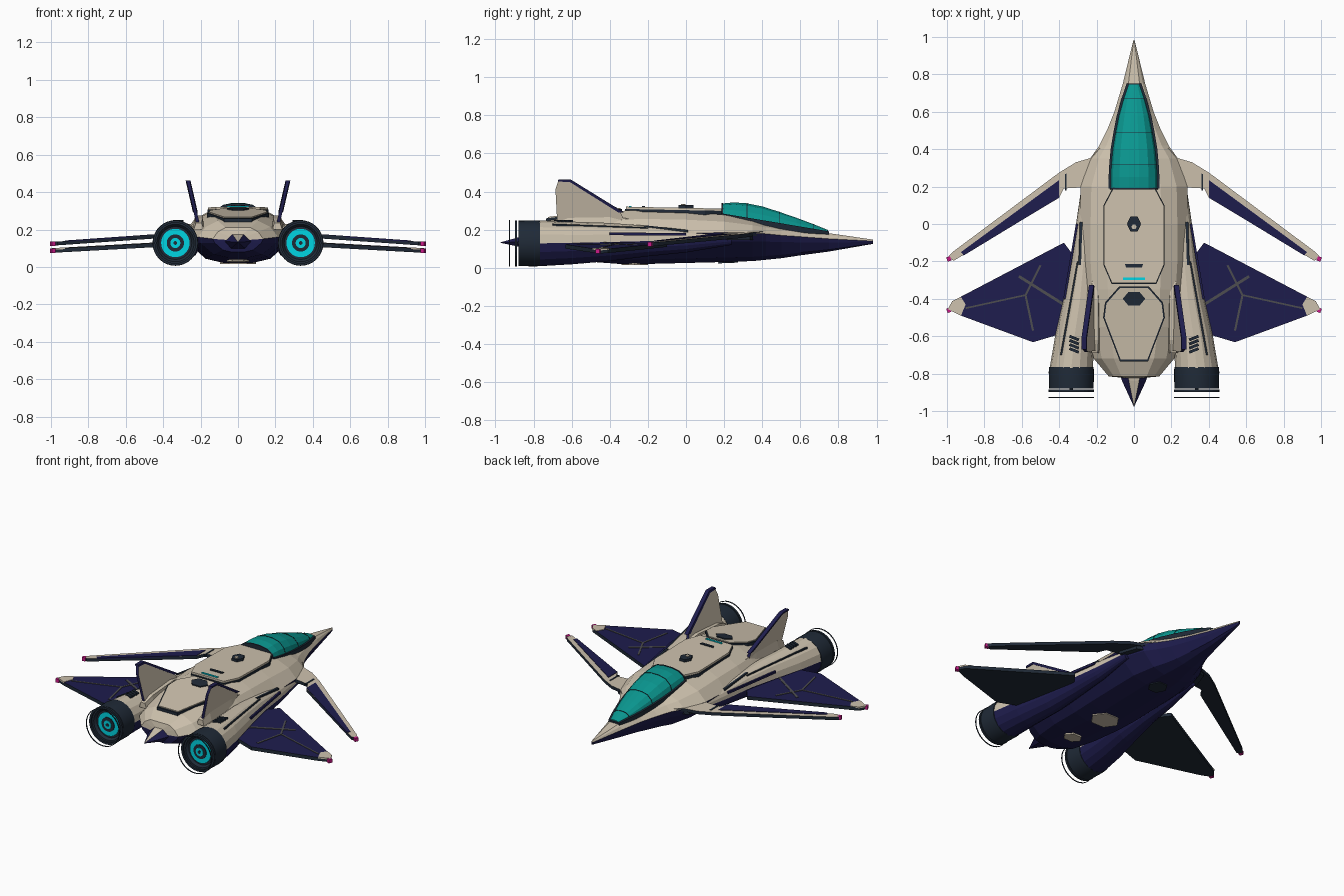
import bpy, bmesh, math
from mathutils import Vector

cube = bpy.data.objects.get("Cube")
if cube:
    bpy.data.objects.remove(cube, do_unlink=True)


def material(name, r, g, b):
    m = bpy.data.materials.new(name)
    m.use_nodes = True
    m.diffuse_color = (r, g, b, 1)
    node = next(n for n in m.node_tree.nodes if n.type == 'BSDF_PRINCIPLED')
    node.inputs["Base Color"].default_value = (r, g, b, 1)
    node.inputs["Roughness"].default_value = 0.6
    return m


TAN = material("hull tan", .61, .535, .42)
NAVY = material("navy", .013, .012, .075)
SLATE = material("slate", .014, .023, .038)
TEAL = material("canopy teal", .003, .31, .28)
CYAN = material("engine cyan", .0, .66, .77)
PINK = material("tip light magenta", .6, .01, .25)
GREY = material("strut grey", .075, .075, .08)


def finish(name, bm, mats, rule=None, mirror=False, smooth=False):
    """Turn a bmesh into an object, with faces coloured by a rule."""
    bmesh.ops.recalc_face_normals(bm, faces=bm.faces)
    if rule:
        for f in bm.faces:
            f.material_index = rule(f)
    me = bpy.data.meshes.new(name)
    bm.to_mesh(me)
    bm.free()
    for m in mats:
        me.materials.append(m)
    ob = bpy.data.objects.new(name, me)
    bpy.context.collection.objects.link(ob)
    if mirror:
        ob.modifiers.new("mirror", 'MIRROR').use_mirror_merge = False
    if smooth:
        bpy.ops.object.select_all(action='DESELECT')
        ob.select_set(True)
        bpy.context.view_layer.objects.active = ob
        bpy.ops.object.shade_smooth_by_angle(angle=math.radians(35))
    return ob


def loft(name, rings, mats, rule=None, **kw):
    """Skin closed rings of points and cap both ends."""
    bm = bmesh.new()
    vs = [[bm.verts.new(p) for p in ring] for ring in rings]
    n = len(vs[0])
    for a, b in zip(vs, vs[1:]):
        for i in range(n):
            bm.faces.new((a[i], a[(i + 1) % n], b[(i + 1) % n], b[i]))
    bm.faces.new(vs[0])
    bm.faces.new(vs[-1])
    return finish(name, bm, mats, rule, **kw)


def plate(name, pts, plane, thick, mats, rule=None, **kw):
    """Slab whose top lies on z = a + b*x + c*y."""
    a, b, c = plane
    top = [Vector((x, y, a + b * x + c * y)) for x, y in pts]
    return loft(name, [[p - Vector((0, 0, thick)) for p in top], top], mats, rule, **kw)


def beam(name, p, q, width, height, mat):
    p, q = Vector(p), Vector(q)
    s = (q - p).cross(Vector((0, 0, 1))).normalized() * width / 2
    u = Vector((0, 0, height / 2))
    return loft(name, [[e - s - u, e + s - u, e + s + u, e - s + u] for e in (p, q)],
                [mat], mirror=True)


def both(half):
    """Complete a half outline across the centre line."""
    return half + [(-x, y) for x, y in reversed(half)]


def top_only(f):
    return 0 if f.normal.z > .3 else 1


# Fuselage: y, half width, belly, chine, top
hull = [(.98, .004, .125, .14, .148), (.75, .06, .085, .152, .182), (.6, .105, .065, .163, .202),
        (.5, .145, .05, .17, .219), (.42, .185, .042, .178, .233), (.35, .235, .035, .182, .25),
        (.2, .285, .03, .185, .28), (0, .29, .025, .18, .3), (-.2, .29, .02, .18, .306),
        (-.35, .28, .02, .18, .302), (-.55, .26, .035, .17, .28), (-.72, .215, .05, .16, .25),
        (-.815, .135, .08, .15, .212), (-.825, .03, .12, .142, .165)]
upper = [(.5, .97), (.8, .6), (1, 0)]
lower = [(.93, .3), (.6, .85), (.25, 1)]


def hull_ring(y, w, zb, zm, zt):
    half = [(x * w, zm + k * (zt - zm)) for x, k in upper]
    half += [(x * w, zm - k * (zm - zb)) for x, k in lower]
    return [(x, y, z) for x, z in both(half)]


def chine(y):
    for a, b in zip(hull, hull[1:]):
        if y >= b[0]:
            t = (a[0] - y) / (a[0] - b[0])
            return a[3] + t * (b[3] - a[3])
    return hull[-1][3]


def hull_rule(f):
    c = f.calc_center_median()
    return 0 if c.z > chine(c.y) else 1


loft("fuselage", [hull_ring(*s) for s in hull], [TAN, NAVY], hull_rule)

# Raised spine and rear deck
spine = both([(.11, .2), (.163, .1), (.163, -.22), (.12, -.32)])
plate("spine_seam", spine, (.302, 0, -.02), .03, [SLATE])
plate("spine", [(x * .98, -.06 + (y + .06) * .985) for x, y in spine], (.314, 0, -.02), .03, [TAN])
deck = both([(.08, -.335), (.155, -.42), (.165, -.5), (.075, -.735)])
plate("rear_deck_seam", deck, (.351, 0, .125), .03, [SLATE])
plate("rear_deck", [(x * .95, -.52 + (y + .52) * .955) for x, y in deck],
      (.357, 0, .125), .03, [TAN])


def hexagon(cx, cy, rx, ry):
    return [(cx + rx * math.cos(i * math.pi / 3), cy + ry * math.sin(i * math.pi / 3))
            for i in range(6)]


plate("spine_sensor", hexagon(0, 0, .038, .045), (.33, 0, 0), .03, [SLATE])
plate("spine_sensor_cap", hexagon(0, -.015, .014, .014), (.335, 0, 0), .008, [TAN])
plate("deck_hatch", hexagon(0, -.4, .06, .042), (.364, 0, .125), .01, [SLATE])
plate("spine_slot", both([(.048, -.215), (.042, -.232)]), (.324, 0, 0), .008, [SLATE])
plate("spine_light", both([(.058, -.287), (.058, -.299)]), (.325, 0, 0), .008, [CYAN])

# Belly hatches
plate("belly_hatch_main", hexagon(0, -.27, .095, .08), (.027, 0, 0), .012, [TAN])
plate("belly_hatch_rear", hexagon(0, -.57, .06, .052), (-.012, 0, -.09), .012, [TAN])
plate("belly_hatch_front", hexagon(0, .22, .06, .06), (.022, 0, .04), .006, [SLATE])

# Tail spike: tan ridge on top, navy flanks
spike = [(.032, .045), (.075, .005), (.04, -.035), (-.04, -.035), (-.075, .005), (-.032, .045)]
loft("tail_spike", [[(x * k, y, .132 + z * k) for x, z in spike]
                    for y, k in ((-.78, 1.1), (-.84, .85), (-.975, .02))],
     [TAN, NAVY], lambda f: 0 if f.normal.z > .8 else 1)

# Canopy: y, half width, base, top
glass = [(.745, .03, .188, .198), (.67, .057, .198, .228), (.58, .082, .213, .262), (.49, .1, .228, .293),
         (.4, .115, .243, .322), (.32, .122, .258, .338), (.25, .126, .27, .343), (.19, .126, .28, .337)]
arch = [(1, -.3), (1, 0), (.9, .45), (.62, .85), (.22, 1)]


def glass_ring(s, grow=0, dy=0):
    y, w, zb, zt = s
    return [(x, y + dy, z) for x, z in both([(k * (w + grow), zb + h * (zt + grow - zb)) for k, h in arch])]


loft("canopy", [glass_ring(s) for s in glass], [TEAL])
for i in (1, 3, 5):
    loft("canopy_frame", [glass_ring(glass[i], .002, d) for d in (-.0015, .0015)], [SLATE])
loft("canopy_rear_frame", [glass_ring(glass[-1], .003, d) for d in (-.005, .003)], [SLATE])
plate("canopy_sill", both([(w + .01, y + (.006 if i == 0 else 0)) for i, (y, w, b, t) in enumerate(glass)]),
      (.317, 0, -.168), .03, [SLATE])

# Engine nacelles: y, centre x, centre z, radius x, radius z
pods = [(.24, .255, .15, .02, .03), (0, .262, .14, .048, .06), (-.2, .27, .14, .065, .08),
        (-.4, .288, .135, .088, .1), (-.6, .318, .13, .104, .112), (-.77, .335, .128, .116, .12)]


def circle(y, cx, cz, rx, rz, n=16):
    return [(cx + rx * math.cos(2 * math.pi * i / n), y, cz + rz * math.sin(2 * math.pi * i / n))
            for i in range(n)]


def pod_rule(f):
    return 0 if f.normal.z > 0.02 else 1


loft("engine_nacelle", [circle(*p) for p in pods], [TAN, NAVY], pod_rule, mirror=True)


def turned(name, profile, mat):
    return loft(name, [circle(y, .335, .128, r, r, 32) for y, r in profile], [mat], mirror=True, smooth=True)


turned("nozzle", [(-.765, .119), (-.79, .121), (-.88, .119), (-.88, .1), (-.865, .088)], SLATE)
turned("nozzle_glow", [(-.86, .076), (-.872, .076)], CYAN)
turned("nozzle_core", [(-.86, .046), (-.876, .046)], SLATE)
turned("nozzle_inner_glow", [(-.86, .027), (-.88, .027)], CYAN)
turned("nozzle_pin", [(-.86, .01), (-.884, .01)], SLATE)


def hoop(name, y, outer, inner, depth, mat):
    bm = bmesh.new()
    rings = [[bm.verts.new(p) for p in circle(y + d, .335, .128, r, r, 32)]
             for d, r in ((0, outer), (-depth, outer), (-depth, inner), (0, inner))]
    for a, b in zip(rings, rings[1:] + rings[:1]):
        for i in range(32):
            j = (i + 1) % 32
            bm.faces.new((a[i], a[j], b[j], b[i]))
    finish(name, bm, [mat], mirror=True)


hoop("exhaust_hoop", -.886, .121, .108, .012, SLATE)
hoop("exhaust_hoop_outer", -.924, .122, .118, .006, SLATE)

# Nacelle trim
beam("nacelle_seam", (.3, -.2, .207), (.39, -.7, .226), .009, .01, SLATE)
beam("nacelle_slit", (.283, .01, .192), (.29, -.22, .217), .014, .012, SLATE)
beam("nacelle_side_strip", (.305, 0, .175), (.372, -.4, .178), .012, .014, NAVY)
for i in range(4):
    y = -.61 - i * .022
    beam("nacelle_vent", (.295, y - .01, .246), (.345, y + .01, .245), .015, .01, SLATE)

# Forward swept-back wings
plate("front_wing", [(.17, .42), (.235, .352), (.31, .33), (.4, .275), (.97, -.15), (.993, -.175),
                     (.965, -.197), (.4, .14), (.375, .19), (.2, .2)],
      (.203, -.07, 0), .02, [TAN, SLATE], top_only, mirror=True)
plate("front_wing_panel", [(.4, .235), (.925, -.15), (.91, -.168), (.4, .142)],
      (.206, -.07, 0), .008, [NAVY], mirror=True)
plate("front_wing_seam", [(.36, .27), (.37, .265), (.37, .18), (.36, .18)],
      (.206, -.07, 0), .008, [SLATE], mirror=True)
plate("front_intake", [(.2, .36), (.26, .335), (.3, .22), (.2, .2)], (.176, 0, 0), .03, [SLATE], mirror=True)

# Rear wings
plate("rear_wing", [(.27, -.24), (.375, -.1), (.97, -.412), (.993, -.455), (.925, -.49), (.54, -.632), (.3, -.56)],
      (.152, -.055, 0), .022, [NAVY, SLATE], top_only, mirror=True)
strip_plane = (.155, -.055, 0)
plate("rear_wing_tip", [(.925, -.39), (.972, -.412), (.995, -.455), (.925, -.49), (.9, -.43)],
      strip_plane, .009, [TAN], mirror=True)
for (x1, y1), (x2, y2), w in (((.36, -.44), (.615, -.28), .015), ((.5, -.22), (.58, -.38), .011),
                              ((.58, -.38), (.54, -.57), .011), ((.58, -.38), (.9, -.45), .009)):
    z1, z2 = (strip_plane[0] + strip_plane[1] * x - .004 for x in (x1, x2))
    beam("rear_wing_strut", (x1, y1, z1), (x2, y2, z2), w, .008, GREY)

# Wing tip lights
for y, z in ((-.183, .124), (-.457, .087)):
    beam("wing_tip_light", (.98, y, z), (1, y - .008, z), .024, .023, PINK)

# Tail fins, leaning outward, with navy rims


def fin(name, outline, thick, mats, rule=None):
    rings = [[(.216 + (z - .24) * .23 + d, y, z) for y, z in outline] for d in (-thick, thick)]
    loft(name, rings, mats, rule, mirror=True)


fin("tail_fin", [(-.33, .26), (-.35, .305), (-.6, .455), (-.67, .455), (-.685, .41), (-.675, .22), (-.36, .22)],
    .009, [TAN, NAVY], lambda f: 0 if abs(f.normal.x) > .7 else 1)
fin("tail_fin_edge", [(-.325, .29), (-.605, .463), (-.67, .463), (-.672, .452), (-.61, .45), (-.355, .29)],
    .013, [NAVY])
loft("fin_fairing", [[(.21 - w, y, .2), (.21 + w, y, .2), (.21 + w * .6, y, z), (.21 - w * .6, y, z)]
                     for y, w, z in ((-.29, .02, .255), (-.4, .032, .275), (-.62, .034, .26), (-.69, .026, .235))],
     [TAN], mirror=True)
